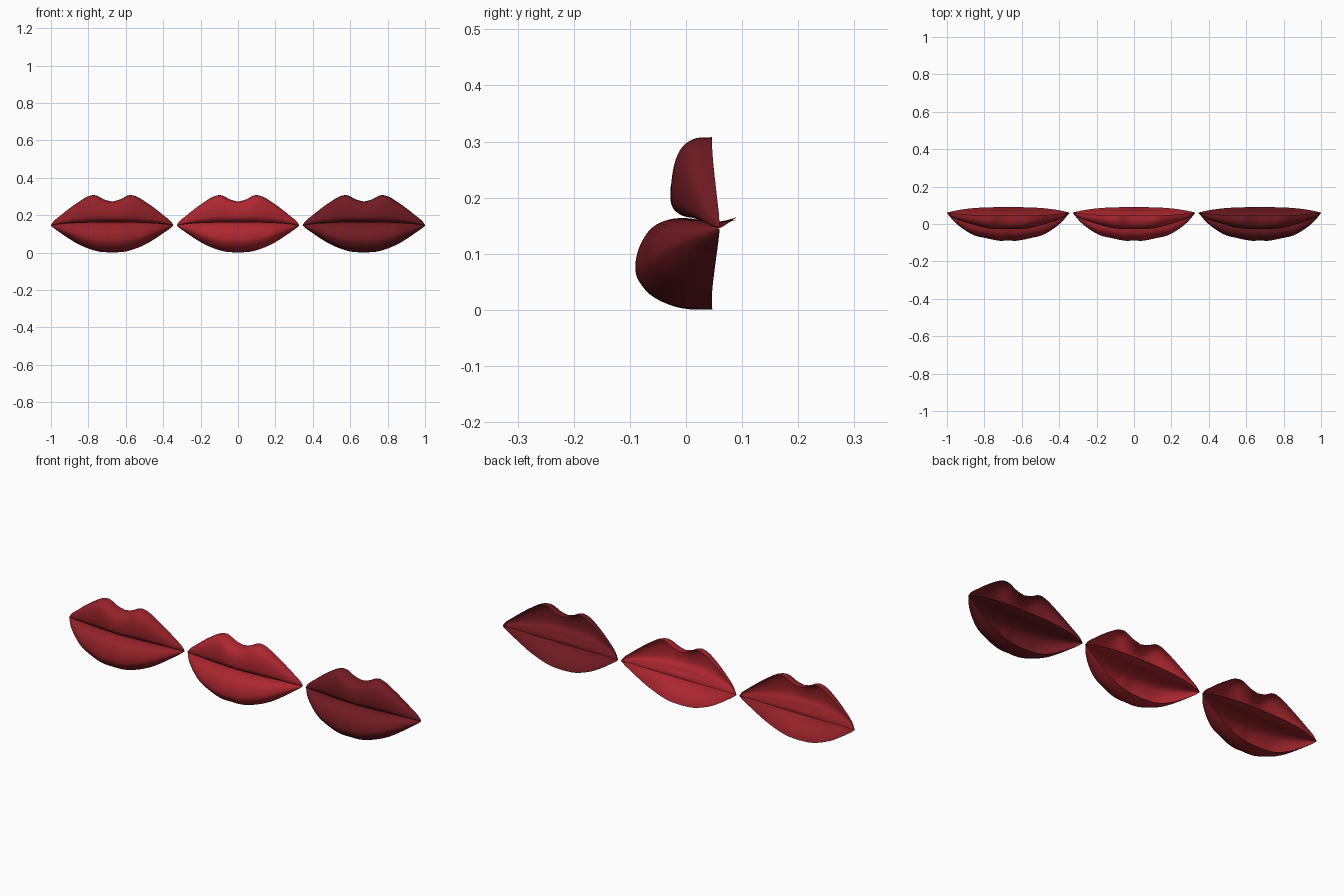
import bpy, bmesh, math

if "Cube" in bpy.data.objects:
    bpy.data.objects.remove(bpy.data.objects["Cube"])

HALF = 0.327      # half width of one mouth
COLS = 64         # columns across the width
ROWS = 40         # points along each cross-section


def curve(pts, t):
    """Smooth curve through (t, value) pairs."""
    n = len(pts)
    slope = lambda a, b: (pts[b][1] - pts[a][1]) / (pts[b][0] - pts[a][0])
    k = 0
    while k < n - 2 and t > pts[k + 1][0]:
        k += 1
    m0 = slope(max(k - 1, 0), k + 1)
    m1 = slope(k, min(k + 2, n - 1))
    if k == 0:
        m0 = slope(0, 1)
    h = pts[k + 1][0] - pts[k][0]
    s = (t - pts[k][0]) / h
    return ((2*s**3 - 3*s**2 + 1) * pts[k][1] + (s**3 - 2*s**2 + s) * h * m0
            + (3*s**2 - 2*s**3) * pts[k + 1][1] + (s**3 - s**2) * h * m1)


# Outlines against distance from the middle (0) to the corner (1)
SEAM = [(0, .163), (.4, .162), (.75, .157), (1, .146)]
RIM_Y = [(0, .047), (.5, .047), (1, .06)]
UPPER = dict(
    edge=[(0, .273), (.13, .284), (.27, .307), (.4, .300), (.55, .271), (.7, .236),
          (.85, .197), (.95, .170), (1, .148)],
    front=[(0, -.028), (.3, -.024), (.5, -.010), (.75, .015), (.9, .035), (1, .058)],
    # cross-section: (forward share, share from seam to outer edge)
    section=[(0, 1), (.45, .98), (.78, .86), (.95, .65), (1, .38), (.94, .17),
             (.7, .04), (.35, 0)],
    flap_z=.002, flip=False)
LOWER = dict(
    edge=[(0, .001), (.2, .005), (.37, .020), (.55, .045), (.7, .074), (.85, .107),
          (.95, .130), (1, .144)],
    front=[(0, -.087), (.13, -.090), (.4, -.073), (.55, -.061), (.72, -.030),
           (.88, .012), (1, .058)],
    section=[(0, 1), (.4, .99), (.75, .88), (.95, .7), (1, .53), (.94, .3),
             (.78, .1), (.55, .01), (.3, 0)],
    flap_z=-.003, flip=True)


def make_lip(name, cx, mat, lip):
    bm = bmesh.new()
    sec = lip['section']
    grid = []
    for i in range(COLS + 1):
        x = math.sin(math.pi * (i / COLS - .5))
        u = abs(x)
        edge, seam = curve(lip['edge'], u), curve(SEAM, u)
        rim, front = curve(RIM_Y, u), curve(lip['front'], u)
        pts = [(rim + (front - rim) * a, seam + (edge - seam) * b) for a, b in sec]
        # inner fold running back between the lips
        pts.append((.055, seam - .008 * (1 - u)))
        pts.append((.061 + .029 * (1 - u**3), seam + lip['flap_z'] * (1 - u)))
        ys = [(k, p[0]) for k, p in enumerate(pts)]
        zs = [(k, p[1]) for k, p in enumerate(pts)]
        last = len(pts) - 1
        grid.append([bm.verts.new((cx + HALF * x, curve(ys, last * j / ROWS),
                                   max(0, curve(zs, last * j / ROWS))))
                     for j in range(ROWS + 1)])
    for a, b in zip(grid, grid[1:]):
        for j in range(ROWS):
            f = [a[j], a[j + 1], b[j + 1], b[j]]
            bm.faces.new(f[::-1] if lip['flip'] else f)
    mesh = bpy.data.meshes.new(name)
    bm.to_mesh(mesh)
    bm.free()
    mesh.shade_smooth()
    mesh.materials.append(mat)
    ob = bpy.data.objects.new(name, mesh)
    bpy.context.collection.objects.link(ob)


# Three mouths in a row, each with its own shade of red
for side, cx, color in (("left", -.673, (.30, .016, .021, 1)),
                        ("middle", 0, (.42, .020, .029, 1)),
                        ("right", .673, (.165, .011, .016, 1))):
    mat = bpy.data.materials.new(side + "_red")
    mat.diffuse_color = color
    mat.use_nodes = True
    mat.node_tree.nodes["Principled BSDF"].inputs["Base Color"].default_value = mat.diffuse_color
    make_lip(side + "_upper_lip", cx, mat, UPPER)
    make_lip(side + "_lower_lip", cx, mat, LOWER)
